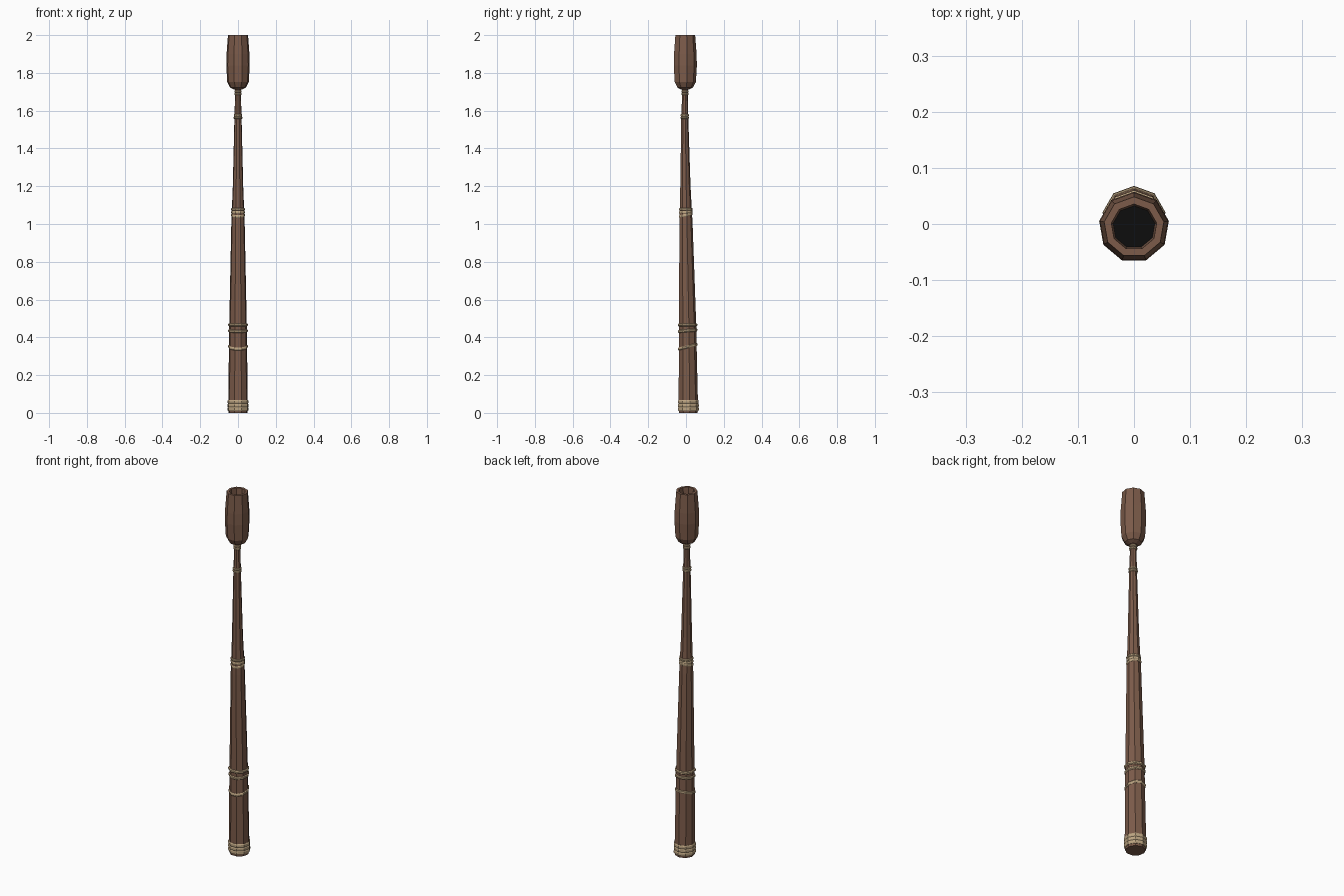
import bpy, bmesh, math

if "Cube" in bpy.data.objects:
    bpy.data.objects.remove(bpy.data.objects["Cube"])

SIDES = 9


def material(name, color):
    m = bpy.data.materials.new(name)
    m.diffuse_color = (*color, 1)
    m.use_nodes = True
    m.node_tree.nodes["Principled BSDF"].inputs["Base Color"].default_value = m.diffuse_color
    return m


WOOD = material("wood", (0.20, 0.105, 0.068))
CORD = material("cord", (0.50, 0.37, 0.22))
DARK = material("bore_black", (0.004, 0.004, 0.004))

# centre line and radius of the slightly bent shaft: z, y centre, radius
SHAFT = [(0.0, 0.011, 0.050), (0.02, 0.011, 0.053), (0.32, 0.008, 0.049), (0.47, 0.007, 0.047),
         (1.0, -0.001, 0.036), (1.2, -0.004, 0.028), (1.55, -0.007, 0.0195),
         (1.68, -0.006, 0.016), (1.73, -0.006, 0.016)]


def shaft_at(z):
    for (z0, y0, r0), (z1, y1, r1) in zip(SHAFT, SHAFT[1:]):
        if z <= z1:
            t = (z - z0) / (z1 - z0)
            return y0 + t * (y1 - y0), r0 + t * (r1 - r0)


def loft(name, rings, mats, tilt=0.0, closed=False, dark_cap=False):
    """Skin nine-sided rings (z, y centre, radius), one corner facing the back."""
    bm = bmesh.new()
    loops = []
    for z, yc, r in rings:
        loop = []
        for i in range(SIDES):
            a = math.pi / 2 + 2 * math.pi * i / SIDES
            loop.append(bm.verts.new((r * math.cos(a), yc + r * math.sin(a),
                                      z + tilt * r * math.sin(a))))
        loops.append(loop)
    pairs = list(zip(loops, loops[1:]))
    if closed:
        pairs.append((loops[-1], loops[0]))
    for a, b in pairs:
        for i in range(SIDES):
            j = (i + 1) % SIDES
            bm.faces.new((a[i], a[j], b[j], b[i]))
    if not closed:
        bm.faces.new(loops[0])
        cap = bm.faces.new(loops[-1])
        cap.material_index = 1 if dark_cap else 0
    bmesh.ops.recalc_face_normals(bm, faces=bm.faces[:])
    me = bpy.data.meshes.new(name)
    bm.to_mesh(me)
    bm.free()
    for m in mats:
        me.materials.append(m)
    ob = bpy.data.objects.new(name, me)
    bpy.context.collection.objects.link(ob)
    return ob


# Shaft
loft("shaft", SHAFT, [WOOD])

# Hollow head: outer skin, rim, then down the bore to a dark floor
HEAD = [(1.712, 0.022), (1.722, 0.042), (1.752, 0.058), (1.84, 0.063), (1.90, 0.0615),
        (2.0, 0.054), (2.0, 0.041), (1.93, 0.038)]
loft("head", [(z, -0.0055, r) for z, r in HEAD], [WOOD, DARK], dark_cap=True)

# Cord bindings: height, half height, bulge, tilt
BANDS = [(0.021, 0.010, 0.004, 0), (0.040, 0.010, 0.004, 0), (0.059, 0.010, 0.004, 0),
         (0.350, 0.008, 0.004, 0.25), (0.435, 0.008, 0.005, 0.08), (0.466, 0.008, 0.006, 0),
         (1.047, 0.007, 0.003, 0.22), (1.063, 0.007, 0.003, 0.05), (1.078, 0.007, 0.004, 0),
         (1.563, 0.006, 0.004, 0), (1.576, 0.006, 0.004, 0),
         (1.688, 0.006, 0.004, 0), (1.702, 0.006, 0.004, 0)]
for z, h, bulge, tilt in BANDS:
    y, r = shaft_at(z)
    profile = [(-h, -0.003), (-h, 0.001), (-h * 0.5, bulge),
               (h * 0.5, bulge), (h, 0.001), (h, -0.003)]
    loft("cord_band", [(z + dz, y, r + dr) for dz, dr in profile], [CORD], tilt, closed=True)
